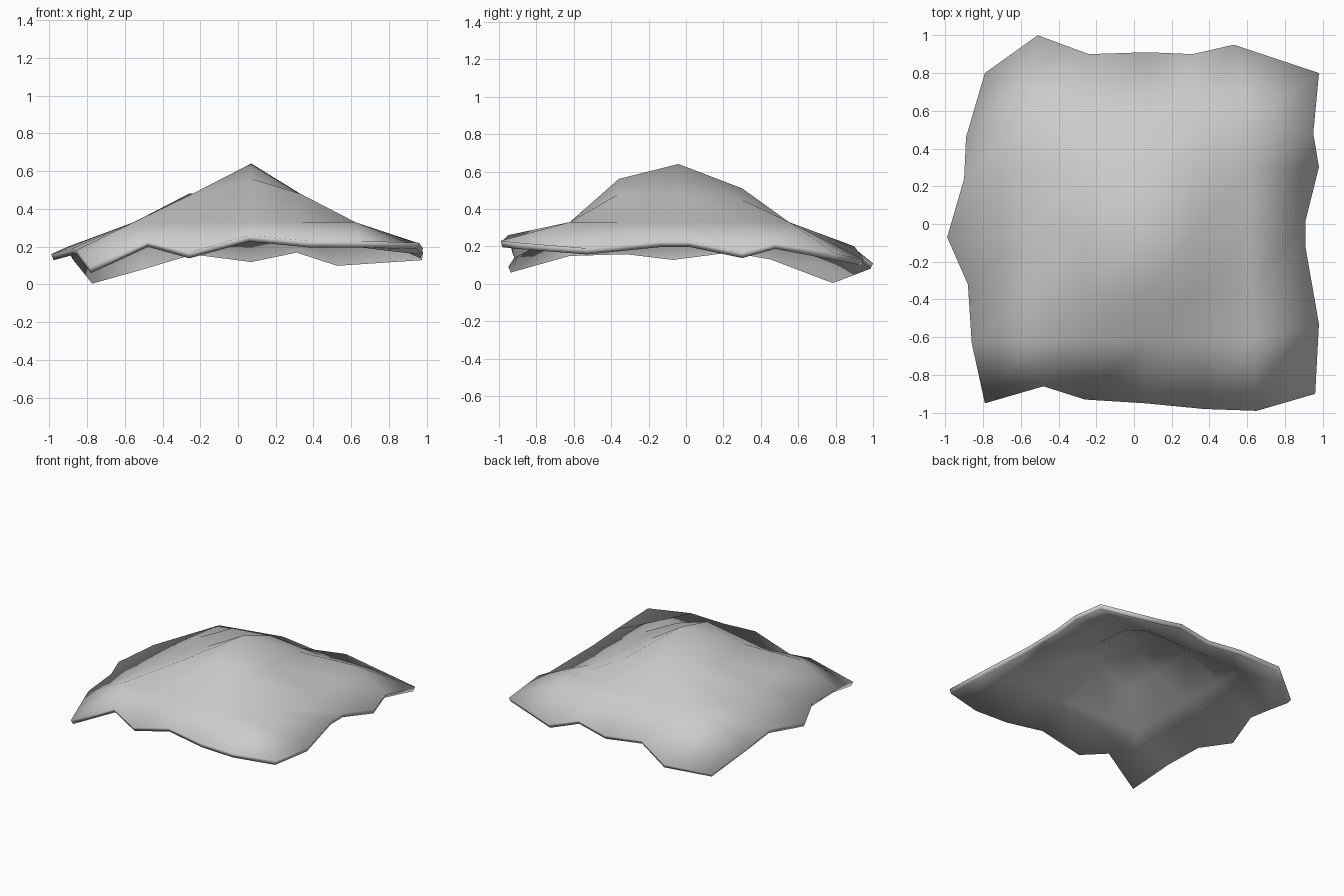
import bpy
import bmesh

cube = bpy.data.objects.get("Cube")
if cube:
    bpy.data.objects.remove(cube, do_unlink=True)


def flat_material(name, colour):
    material = bpy.data.materials.new(name)
    material.use_nodes = True
    material.diffuse_color = colour
    shader = material.node_tree.nodes["Principled BSDF"]
    shader.inputs["Base Color"].default_value = colour
    return material


# Ragged border paths in hundredths: each runs in the direction of growing x or y
SIZE = 7
LAST = SIZE - 1
THICKNESS = 0.035
front_edge = [(-79, -95, 9), (-48, -86, 23), (-26, -93, 17), (6, -95, 26),
              (37, -98, 23), (65, -99, 23), (96, -90, 22)]
back_edge = [(-79, 80, 3), (-51, 100, 11), (-24, 90, 19), (7, 91, 15),
             (31, 90, 20), (53, 95, 13), (98, 80, 16)]
left_edge = [(-86, -63, 18), (-88, -32, 19), (-99, -7, 16), (-90, 24, 20), (-89, 46, 16)]
right_edge = [(98, -53, 19), (91, -13, 23), (91, 2, 23), (98, 30, 17), (95, 48, 22)]

# Interior grid lines, and the height of each square ring around the summit
columns = (-55, -26, 7, 33, 62)
rows = (-62, -36, -4, 30, 55)
ring_heights = (64, 48, 33)
shoulders = {(2, 3): 56, (4, 3): 51, (2, 2): 47, (3, 2): 46, (4, 4): 45}


def sheet_point(row, column):
    """Position of one grid corner of the draped sheet."""
    if row == 0:
        point = front_edge[column]
    elif row == LAST:
        point = back_edge[column]
    elif column == 0:
        point = left_edge[row - 1]
    elif column == LAST:
        point = right_edge[row - 1]
    else:
        ring = max(abs(row - LAST // 2), abs(column - LAST // 2))
        height = shoulders.get((row, column), ring_heights[ring])
        point = (columns[column - 1], rows[row - 1], height)
    return [value / 100 for value in point]


# Draped sheet: a coarse grid of faces rising to a central summit
bm = bmesh.new()
grid = [[bm.verts.new(sheet_point(row, column)) for column in range(SIZE)]
        for row in range(SIZE)]
for row in range(LAST):
    for column in range(LAST):
        bm.faces.new((grid[row][column], grid[row][column + 1],
                      grid[row + 1][column + 1], grid[row + 1][column]))
for face in bm.faces:
    face.smooth = True

mesh = bpy.data.meshes.new("draped_sheet")
bm.to_mesh(mesh)
bm.free()
sheet = bpy.data.objects.new("draped_sheet", mesh)
bpy.context.collection.objects.link(sheet)
mesh.materials.append(flat_material("plain grey", (0.6, 0.6, 0.6, 1)))

# Thin shell below the upper surface, open and hollow underneath
shell = sheet.modifiers.new("shell", "SOLIDIFY")
shell.thickness = THICKNESS
shell.offset = -1
